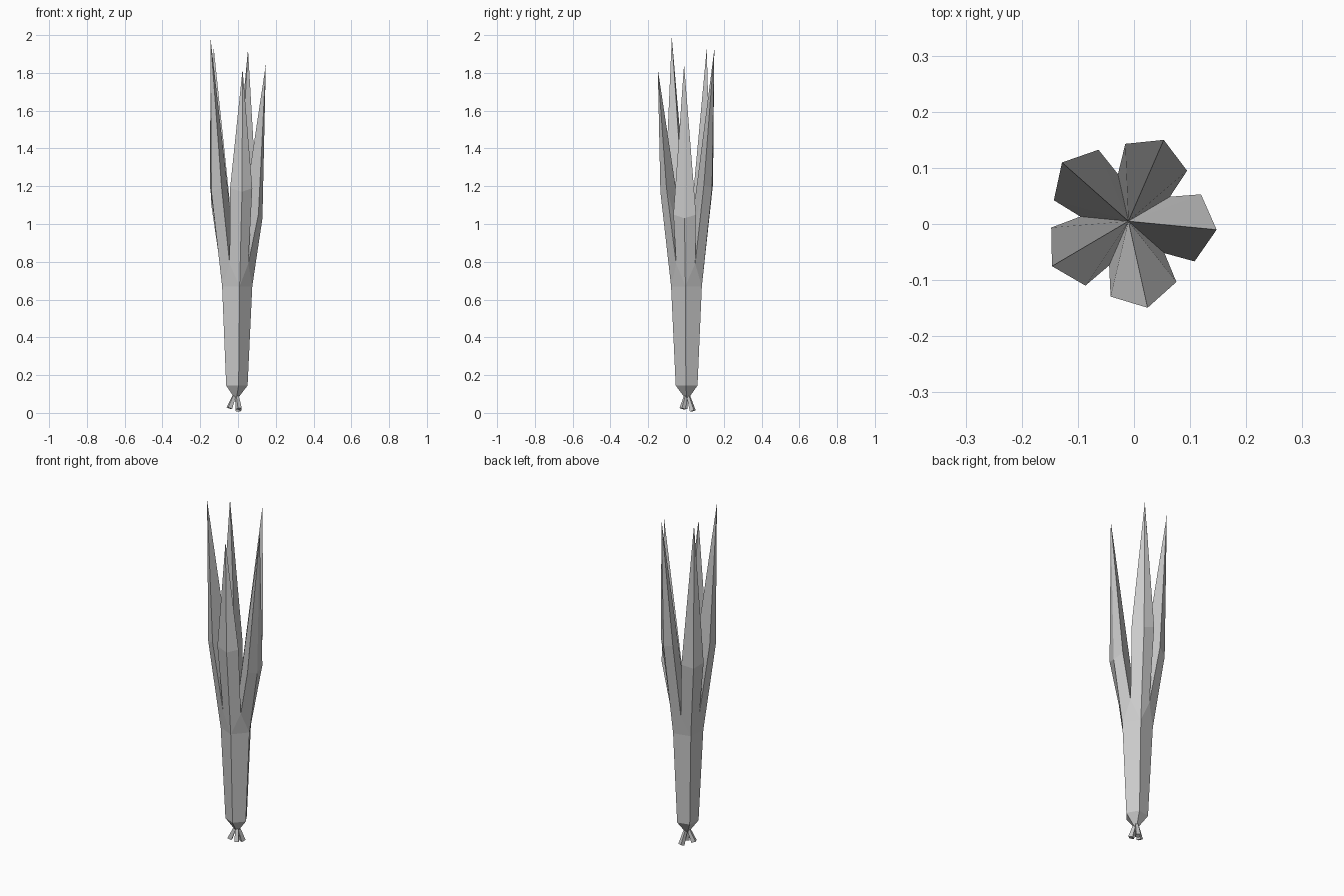
import bpy
from math import radians, cos, sin
from mathutils import Vector

if "Cube" in bpy.data.objects:
    bpy.data.objects.remove(bpy.data.objects["Cube"])

CX, CY, A0 = -0.01, 0.005, -5.5


def polar(r, deg, z):
    a = radians(deg)
    return (CX + r * cos(a), CY + r * sin(a), z)


def make(name, verts, faces):
    me = bpy.data.meshes.new(name)
    me.from_pydata(verts, [], faces)
    ob = bpy.data.objects.new(name, me)
    bpy.context.collection.objects.link(ob)
    return ob


# Pentagonal stalk splitting into five folded, pointed leaves
# per leaf: tip height, height and radius of the widest ring
leaves = [(1.845, 1.03, 0.140), (1.925, 1.19, 0.145), (1.93, 1.09, 0.147),
          (1.99, 1.17, 0.152), (1.82, 1.17, 0.144)]
verts = [(CX, CY, 0.065), (CX, CY, 0.80)]
for i, (tip, zr, rr) in enumerate(leaves):
    a = A0 + 72 * i
    verts += [polar(0.061, a, 0.145), polar(0.086, a, 0.67),
              polar(rr, a, zr), polar(0.138, a - 25.8, zr + 0.02),
              polar(0.138, a + 25.8, zr + 0.02), polar(0.158, a, tip),
              polar(0.086, a + 36, 0.79)]
faces = []
for i in range(5):
    low, top, ridge, right, left, tip, valley = range(2 + 7 * i, 9 + 7 * i)
    n = 2 + 7 * ((i + 1) % 5)
    prev_valley = 2 + 7 * ((i - 1) % 5) + 6
    faces += [(0, n, low), (low, n, n + 1, top), (top, n + 1, valley),
              (top, valley, left, ridge), (prev_valley, top, ridge, right),
              (ridge, left, tip), (right, ridge, tip),
              (1, tip, left), (1, left, valley),
              (1, right, tip), (1, prev_valley, right)]
make("stalk_and_leaves", verts, faces)

# Small flared roots under the bulb
for k, end in enumerate([(-0.046, -0.008, 0.025), (0.004, 0.036, 0.01),
                         (0.004, -0.018, 0.022)]):
    start = Vector((CX, CY, 0.115))
    end = Vector(end)
    rot = (start - end).to_track_quat('Z', 'Y')
    rv = []
    for p, r in ((end, 0.017), (start, 0.008)):
        for j in range(4):
            t = radians(45 + 90 * j)
            rv.append(p + rot @ Vector((r * cos(t), r * sin(t), 0)))
    low = min(v.z for v in rv)
    if low < 0:
        rv = [v - Vector((0, 0, low)) for v in rv]
    make(f"root_{k + 1}", rv,
         [(3, 2, 1, 0), (4, 5, 6, 7)] +
         [(j, (j + 1) % 4, 4 + (j + 1) % 4, 4 + j) for j in range(4)])
